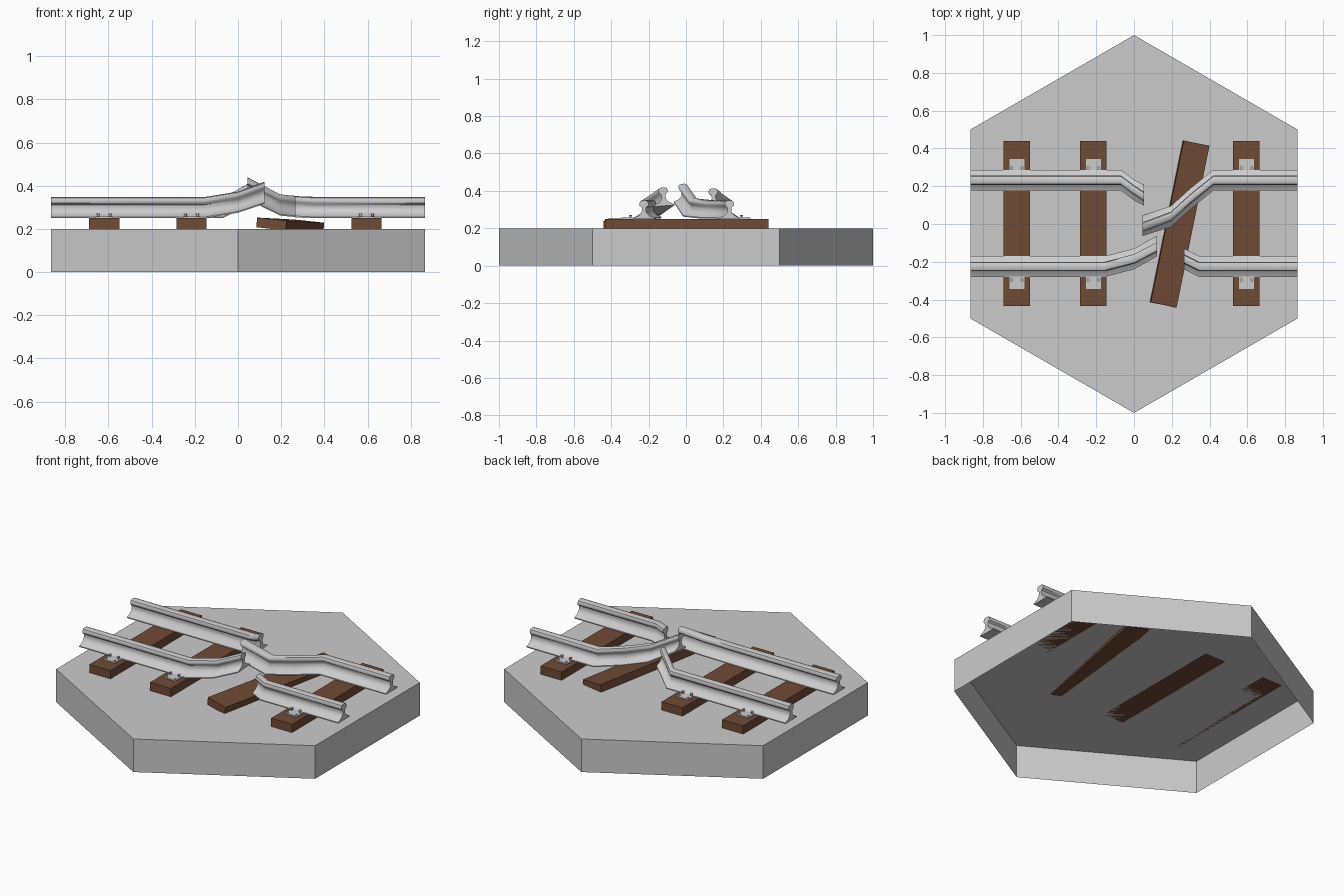
import bpy, math
from mathutils import Matrix, Vector

if "Cube" in bpy.data.objects:
    bpy.data.objects.remove(bpy.data.objects["Cube"])


def make(name, verts, faces, color=None, smooth=False):
    me = bpy.data.meshes.new(name)
    me.from_pydata(verts, [], faces)
    ob = bpy.data.objects.new(name, me)
    bpy.context.collection.objects.link(ob)
    if color:
        me.materials.append(color)
    if smooth:
        bpy.ops.object.select_all(action='DESELECT')
        ob.select_set(True)
        bpy.context.view_layer.objects.active = ob
        bpy.ops.object.shade_smooth_by_angle(angle=math.radians(40))
    return ob


def prism(name, bottom, top, color=None, open_bottom=False):
    n = len(bottom)
    faces = [(i, (i + 1) % n, n + (i + 1) % n, n + i) for i in range(n)]
    faces.append(tuple(range(n, 2 * n)))
    if not open_bottom:
        faces.append(tuple(reversed(range(n))))
    return make(name, bottom + top, faces, color)


def box(name, size, matrix, color=None):
    x, y, z = (s / 2 for s in size)
    ring = [(-x, -y), (x, -y), (x, y), (-x, y)]
    ob = prism(name, [(a, b, -z) for a, b in ring], [(a, b, z) for a, b in ring], color)
    ob.data.transform(matrix)
    return ob


wood = bpy.data.materials.new("wood")
wood.diffuse_color = (0.16, 0.07, 0.035, 1)
wood.use_nodes = True
wood.node_tree.nodes["Principled BSDF"].inputs["Base Color"].default_value = wood.diffuse_color

# Hexagonal base slab, hollow underneath
hexa = [(math.cos(math.radians(30 + 60 * i)), math.sin(math.radians(30 + 60 * i))) for i in range(6)]
prism("hex_base", [(x, y, 0) for x, y in hexa], [(x, y, 0.2) for x, y in hexa], open_bottom=True)

# Wooden ties, one knocked loose
tie_x = (-0.62, -0.215, 0.595)
for x in tie_x:
    box("tie", (0.14, 0.874, 0.05), Matrix.Translation((x, 0.003, 0.225)), wood)
loose = (Matrix.Translation((0.242, 0, 0.2185)) @ Matrix.Rotation(math.radians(-11.5), 4, 'Z')
         @ Matrix.Rotation(math.radians(-0.6), 4, 'X') @ Matrix.Rotation(math.radians(6), 4, 'Y'))
box("loose_tie", (0.14, 0.874, 0.045), loose, wood)

# Rail cross-section: foot, web and head as (sideways, up)
half = [(0.055, 0), (0.055, 0.006), (0.028, 0.018), (0.014, 0.032), (0.010, 0.048), (0.012, 0.062),
        (0.023, 0.071), (0.025, 0.082), (0.020, 0.094), (0.010, 0.098)]
profile = half + [(-a, b) for a, b in reversed(half)]


# Rail swept through (x, y, lift, roll in degrees), sections kept square to x
def rail(name, path):
    path = sorted(path)
    n, verts, faces = len(profile), [], []
    for x, y, lift, roll in path:
        rot = Matrix.Rotation(math.radians(roll), 3, 'X')
        for a, b in profile:
            p = rot @ Vector((0, a, b - 0.05))
            verts.append((x, y + p.y, 0.30 + lift + p.z))
    for s in range(len(path) - 1):
        for i in range(n):
            j = (i + 1) % n
            faces.append((s * n + i, s * n + j, (s + 1) * n + j, (s + 1) * n + i))
    faces.append(tuple(reversed(range(n))))
    faces.append(tuple(range((len(path) - 1) * n, len(path) * n)))
    make(name, verts, faces, smooth=True)


rail("rail_back_left", [(-0.866, 0.232, 0, 0), (-0.07, 0.232, 0, 0), (0.0, 0.18, 0.035, 0),
                        (0.053, 0.148, 0.065, 5)])
rail("rail_back_right", [(0.866, 0.232, 0, 0), (0.42, 0.232, 0, 0), (0.3, 0.135, 0.002, 0),
                         (0.195, 0.04, 0.012, 0), (0.045, -0.013, 0.09, 5)])
rail("rail_front_left", [(-0.866, -0.225, 0, 0), (-0.155, -0.225, 0, 0), (0.0, -0.185, 0.025, 0),
                         (0.122, -0.12, 0.07, 4)])
rail("rail_front_right", [(0.866, -0.225, 0, 0), (0.345, -0.225, 0, 0), (0.265, -0.185, 0.004, 0)])


# Six-sided bolt
def bolt(x, y, z0, z1, r):
    ring = [(x + r * math.cos(i * math.pi / 3), y + r * math.sin(i * math.pi / 3)) for i in range(6)]
    prism("bolt", [(a, b, z0) for a, b in ring], [(a, b, z1) for a, b in ring])


# Fastening plates on the outer side of each rail
for x in tie_x:
    for s in (-1, 1):
        box("rail_plate", (0.08, 0.095, 0.008), Matrix.Translation((x, s * 0.297, 0.253)))
        for dx in (-0.028, 0.028):
            bolt(x + dx, s * 0.296, 0.25, 0.272, 0.006)
            bolt(x + dx, s * 0.296, 0.266, 0.272, 0.009)
            bolt(x + dx, s * 0.330, 0.25, 0.261, 0.006)
